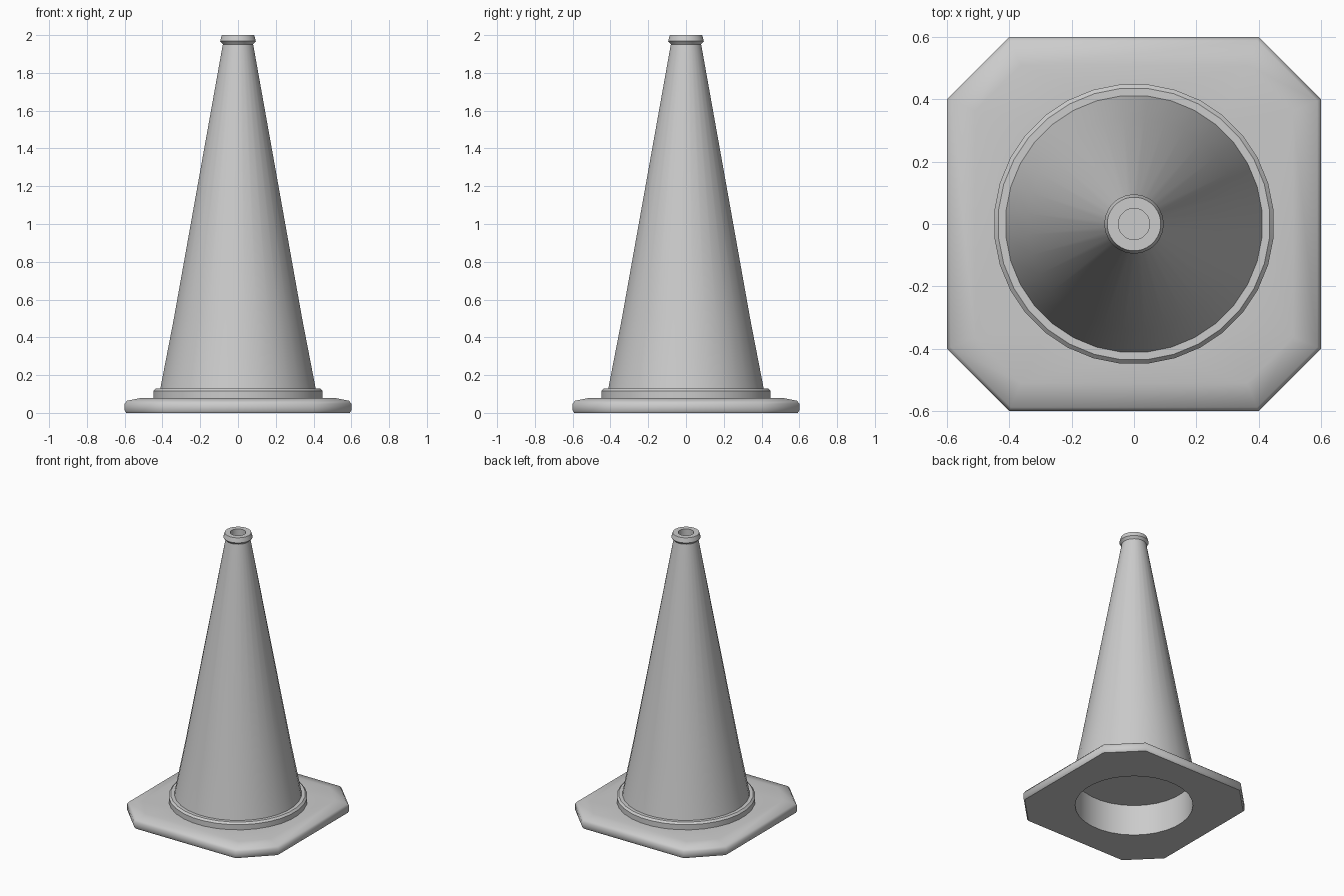
import bpy, bmesh, math

if "Cube" in bpy.data.objects:
    bpy.data.objects.remove(bpy.data.objects["Cube"])

grey = bpy.data.materials.new("light_grey")
grey.diffuse_color = (0.6, 0.6, 0.6, 1)
grey.use_nodes = True
grey.node_tree.nodes["Principled BSDF"].inputs["Base Color"].default_value = grey.diffuse_color
SEG = 32


def circle(r, z):
    return [(r * math.cos((i + .5) * 2 * math.pi / SEG),
             r * math.sin((i + .5) * 2 * math.pi / SEG), z) for i in range(SEG)]


def octagon(d, z):
    # square with cut corners, inset by d
    a, b = 0.6 - d, 0.4 - 0.414 * d
    return [(a, -b, z), (a, b, z), (b, a, z), (-b, a, z),
            (-a, b, z), (-a, -b, z), (-b, -a, z), (b, -a, z)]


def add_rings(bm, rings):
    loops = [[bm.verts.new(p) for p in ring] for ring in rings]
    for lo, hi in zip(loops, loops[1:]):
        n = len(lo)
        for i in range(n):
            j = (i + 1) % n
            bm.faces.new((lo[i], lo[j], hi[j], hi[i]))
    return loops


def finish(name, bm, angle):
    bmesh.ops.recalc_face_normals(bm, faces=bm.faces)
    me = bpy.data.meshes.new(name)
    bm.to_mesh(me)
    bm.free()
    me.materials.append(grey)
    ob = bpy.data.objects.new(name, me)
    bpy.context.collection.objects.link(ob)
    bpy.ops.object.select_all(action='DESELECT')
    ob.select_set(True)
    bpy.context.view_layer.objects.active = ob
    bpy.ops.object.shade_smooth_by_angle(angle=math.radians(angle))


def lathe(name, profile):
    bm = bmesh.new()
    loops = add_rings(bm, [circle(r, z) for r, z in profile])
    bm.faces.new(loops[0])
    bm.faces.new(loops[-1])
    finish(name, bm, 30)


# base plate: rounded edge, gently sloping top, round recess underneath
bm = bmesh.new()
outer = add_rings(bm, [octagon(d, z) for d, z in
                       [(.008, 0), (0, .012), (0, .048), (.012, .064), (.09, .08)]])
bm.faces.new(outer[-1])
recess = add_rings(bm, [circle(.382, 0), circle(.382, .22)])
bm.faces.new(recess[-1])
rim_edges = [bm.edges.get((l[i], l[(i + 1) % len(l)]))
             for l in (outer[0], recess[0]) for i in range(len(l))]
bmesh.ops.triangle_fill(bm, use_beauty=True, edges=rim_edges)
# the solid's top is left open over the recess so the ceiling sits in the cone
finish("base_plate", bm, 50)

# collar ring: open underneath so the recess stays clear
bm = bmesh.new()
add_rings(bm, [circle(.45, .078), circle(.45, .117), circle(.437, .13), circle(.40, .13)])
finish("collar", bm, 30)

# the plate's top must not block the recess: cut it away inside the collar
plate = bpy.data.objects["base_plate"].data
bm = bmesh.new()
bm.from_mesh(plate)
caps = [f for f in bm.faces if len(f.verts) == 8]
edges = list({e for f in caps for e in f.edges})
bmesh.ops.delete(bm, geom=caps, context='FACES_ONLY')
ring = [bm.verts.new(p) for p in circle(.43, .08)]
edges += [bm.edges.new((ring[i], ring[(i + 1) % SEG])) for i in range(SEG)]
new = bmesh.ops.triangle_fill(bm, use_beauty=True, edges=edges, normal=(0, 0, 1))
for f in new["geom"]:
    if isinstance(f, bmesh.types.BMFace):
        f.smooth = True
        f.normal_update()
        if f.normal.z < 0:
            f.normal_flip()
bm.to_mesh(plate)
bm.free()

# cone body, open at the bottom
bm = bmesh.new()
add_rings(bm, [circle(r, z) for r, z in
               [(.414, .125), (.343, .49), (.08, 1.955)]])
finish("cone_body", bm, 30)

# top rim with a shallow hole
lathe("top_rim", [(.076, 1.945), (.083, 1.955), (.095, 1.968), (.086, 2.0),
                  (.05, 2.0), (.05, 1.95)])
